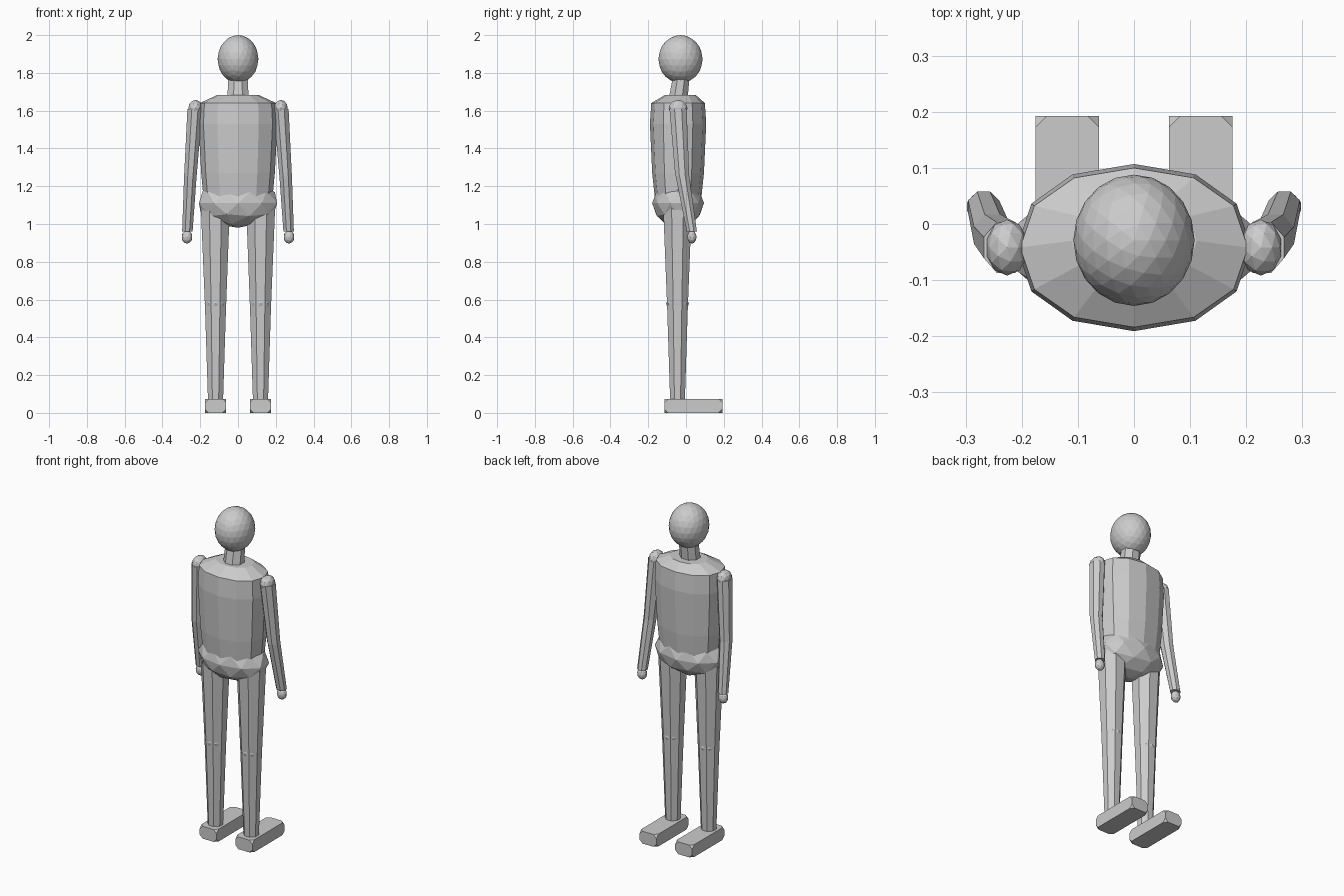
import bpy, bmesh, math
from mathutils import Vector

if "Cube" in bpy.data.objects:
    bpy.data.objects.remove(bpy.data.objects["Cube"])


def finish(bm, name):
    bmesh.ops.recalc_face_normals(bm, faces=bm.faces)
    me = bpy.data.meshes.new(name)
    bm.to_mesh(me)
    bm.free()
    ob = bpy.data.objects.new(name, me)
    bpy.context.collection.objects.link(ob)
    return ob


def ball(name, centre, radii, subdiv=2):
    bm = bmesh.new()
    bmesh.ops.create_icosphere(bm, subdivisions=subdiv, radius=1)
    for v in bm.verts:
        v.co = Vector(c + r * k for c, r, k in zip(centre, radii, v.co))
    return finish(bm, name)


def loft(name, rings, sides, phase=0.0, power=1.0):
    """Skin horizontal rings given as (x, y, z, rx, ry)."""
    bm = bmesh.new()

    def soft(t):
        return math.copysign(abs(t) ** power, t)

    loops = []
    for x, y, z, rx, ry in rings:
        angles = [2 * math.pi * (i + phase) / sides for i in range(sides)]
        loops.append([bm.verts.new((x + rx * soft(math.cos(a)),
                                    y + ry * soft(math.sin(a)), z)) for a in angles])
    for lo, hi in zip(loops, loops[1:]):
        for i in range(sides):
            j = (i + 1) % sides
            bm.faces.new((lo[i], lo[j], hi[j], hi[i]))
    bm.faces.new(loops[0][::-1])
    bm.faces.new(loops[-1])
    return finish(bm, name)


def foot(name, x):
    # block with its corners clipped
    bm = bmesh.new()
    bmesh.ops.create_cube(bm, size=1)
    for v in bm.verts:
        v.co = Vector((x + v.co.x * 0.113, 0.039 + v.co.y * 0.307, 0.037 + v.co.z * 0.074))
    bmesh.ops.bevel(bm, geom=bm.verts[:], offset=0.02, segments=1, affect='VERTICES')
    return finish(bm, name)


# Head and neck
ball("head", (0, -0.029, 1.873), (0.108, 0.117, 0.127), 3)
loft("neck", [(0, -0.042, 1.66, 0.06, 0.054), (0, -0.025, 1.78, 0.057, 0.048)], 8, 0.5)

# Torso and pelvis
loft("torso", [(0, -0.042, 1.09, 0.178, 0.118),
               (0, -0.042, 1.27, 0.195, 0.137),
               (0, -0.042, 1.53, 0.209, 0.149),
               (0, -0.042, 1.64, 0.203, 0.142),
               (0, -0.03, 1.682, 0.112, 0.083)], 12, 0, 0.93)
ball("pelvis", (0, -0.042, 1.11), (0.218, 0.137, 0.13))

for side, s in (("left", -1), ("right", 1)):
    # Arm
    ball(side + "_shoulder", (s * 0.226, -0.042, 1.613), (0.038, 0.05, 0.044))
    loft(side + "_upper_arm", [(s * 0.252, -0.02, 1.255, 0.036, 0.04),
                               (s * 0.228, -0.042, 1.61, 0.043, 0.049)], 8, 0.5)
    loft(side + "_forearm", [(s * 0.268, 0.031, 0.96, 0.03, 0.029),
                             (s * 0.252, -0.02, 1.26, 0.036, 0.039)], 8, 0.5)
    ball(side + "_hand", (s * 0.27, 0.031, 0.931), (0.029, 0.025, 0.035))
    # Leg
    loft(side + "_shin", [(s * 0.119, -0.045, 0.06, 0.043, 0.042),
                          (s * 0.119, -0.045, 0.58, 0.061, 0.06)], 8, 0.5)
    loft(side + "_thigh", [(s * 0.119, -0.045, 0.575, 0.061, 0.06),
                           (s * 0.12, -0.045, 1.09, 0.083, 0.082)], 8, 0.5)
    ball(side + "_knee", (s * 0.119, -0.045, 0.578), (0.06, 0.06, 0.055))
    foot(side + "_foot", s * 0.119)
